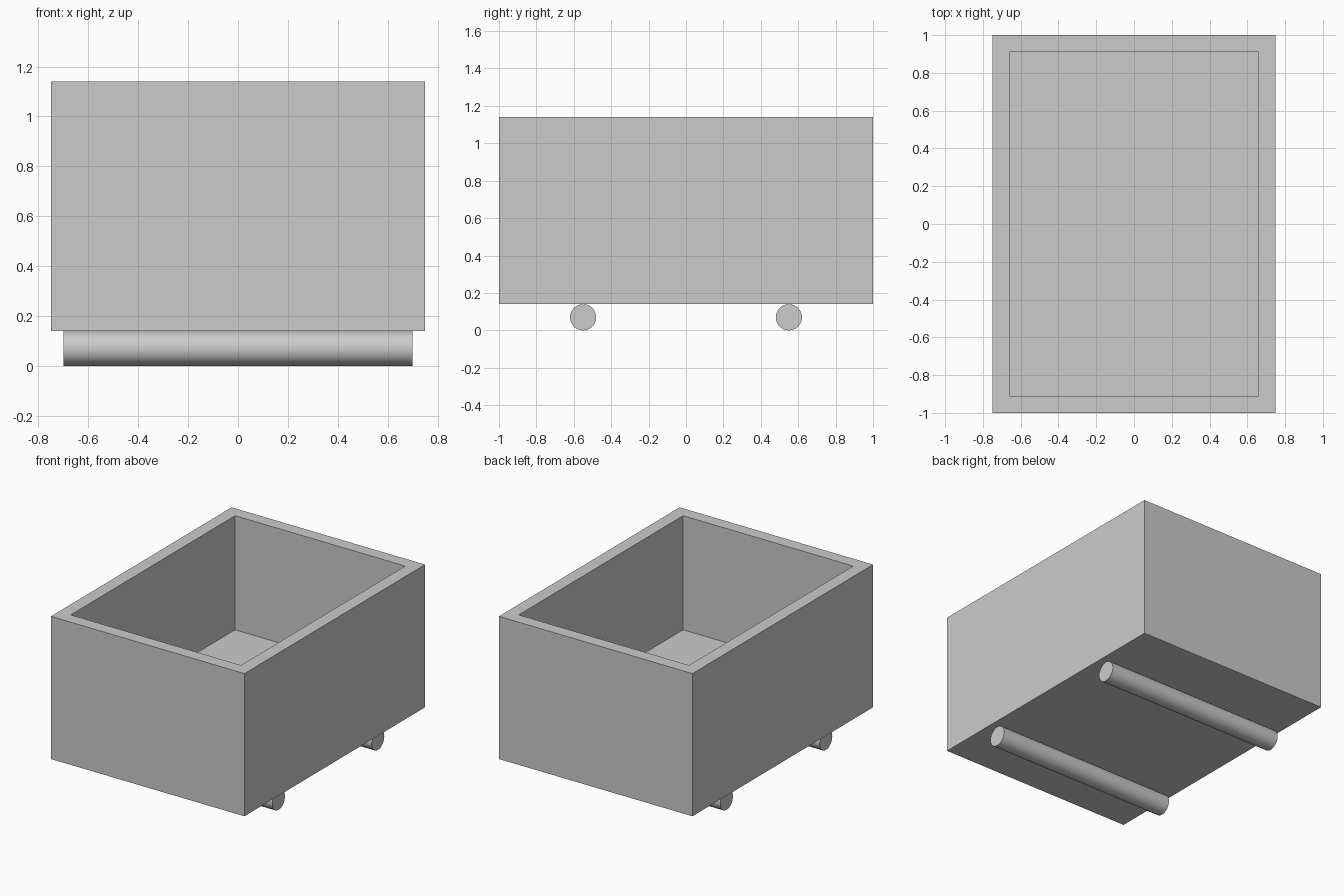
import bpy, bmesh
from math import pi

if "Cube" in bpy.data.objects:
    bpy.data.objects.remove(bpy.data.objects["Cube"])

WIDTH, LENGTH = 1.5, 2.0
BOTTOM, TOP, FLOOR = 0.14, 1.14, 0.34
WALL = 0.09
ROLLER_R, ROLLER_LEN, ROLLER_Y = 0.07, 1.4, 0.55


# Open-topped box: solid block, top face inset for the rim and pushed down
def make_tub():
    bpy.ops.mesh.primitive_cube_add(size=1, location=(0, 0, (BOTTOM + TOP) / 2))
    tub = bpy.context.object
    tub.name = "open_box"
    tub.scale = (WIDTH, LENGTH, TOP - BOTTOM)
    bpy.ops.object.transform_apply(location=False, rotation=False, scale=True)
    bm = bmesh.new()
    bm.from_mesh(tub.data)
    top = max(bm.faces, key=lambda f: f.calc_center_median().z)
    bmesh.ops.inset_region(bm, faces=[top], thickness=WALL, use_even_offset=True)
    walls = bmesh.ops.extrude_discrete_faces(bm, faces=[top])
    bmesh.ops.translate(bm, verts=walls["faces"][0].verts, vec=(0, 0, FLOOR - TOP))
    bmesh.ops.recalc_face_normals(bm, faces=bm.faces)
    bm.to_mesh(tub.data)
    bm.free()


# Roller running across the underside
def make_roller(name, y):
    bpy.ops.mesh.primitive_cylinder_add(vertices=48, radius=ROLLER_R, depth=ROLLER_LEN,
                                        location=(0, y, ROLLER_R), rotation=(0, pi / 2, 0))
    bpy.context.object.name = name
    bpy.ops.object.shade_smooth_by_angle()


make_tub()
for name, side in (("front_roller", -1), ("back_roller", 1)):
    make_roller(name, side * ROLLER_Y)
